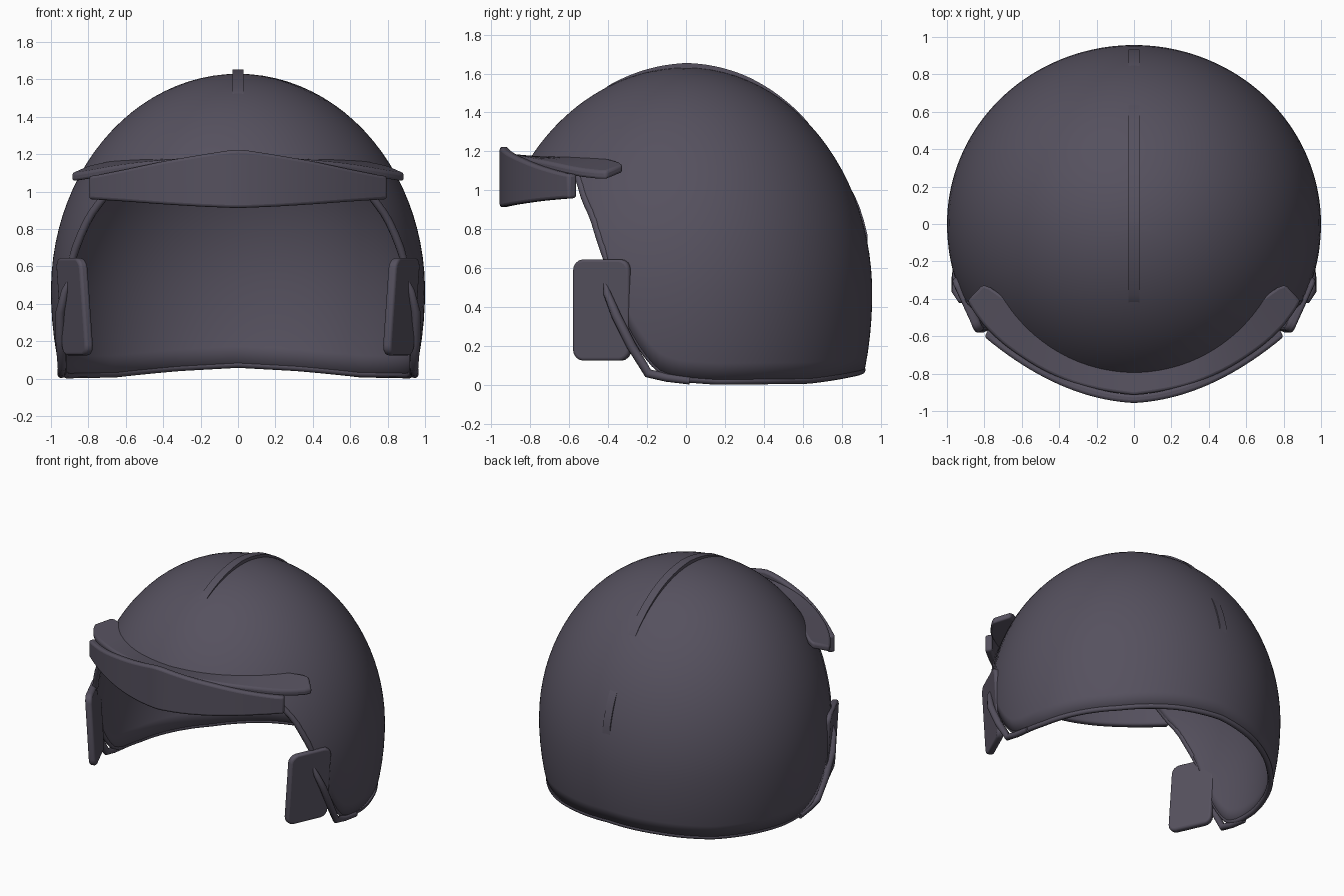
import bpy, bmesh, math
from mathutils import Vector

if "Cube" in bpy.data.objects:
    bpy.data.objects.remove(bpy.data.objects["Cube"])

mat = bpy.data.materials.new("dark_slate")
mat.diffuse_color = (0.092, 0.082, 0.113, 1)
mat.use_nodes = True
mat.node_tree.nodes["Principled BSDF"].inputs["Base Color"].default_value = mat.diffuse_color


def lerp(table, t):
    """Piecewise linear lookup; table rows are (key, value...)."""
    if t <= table[0][0]:
        return table[0][1:]
    for a, b in zip(table, table[1:]):
        if t <= b[0]:
            f = (t - a[0]) / (b[0] - a[0])
            return tuple(p + (q - p) * f for p, q in zip(a[1:], b[1:]))
    return table[-1][1:]


def soft(table, t, w):
    """Lookup averaged over a small window, which rounds the corners."""
    rows = [lerp(table, abs(t + w * k / 4)) for k in range(-4, 5)]
    return tuple(sum(c) / 9 for c in zip(*rows))


def finish(name, bm, bevel=0, angle=40):
    bmesh.ops.recalc_face_normals(bm, faces=bm.faces)
    me = bpy.data.meshes.new(name)
    bm.to_mesh(me)
    bm.free()
    ob = bpy.data.objects.new(name, me)
    bpy.context.collection.objects.link(ob)
    me.materials.append(mat)
    if bevel:
        m = ob.modifiers.new("bevel", 'BEVEL')
        m.width, m.segments, m.limit_method = bevel, 3, 'ANGLE'
        m.angle_limit = math.radians(45)
    bpy.ops.object.select_all(action='DESELECT')
    ob.select_set(True)
    bpy.context.view_layer.objects.active = ob
    bpy.ops.object.shade_smooth_by_angle(angle=math.radians(angle))
    return ob


def loft(name, sections, bevel=0, angle=40):
    """Skin a list of equal closed cross-sections and cap both ends."""
    bm = bmesh.new()
    rings = [[bm.verts.new(p) for p in s] for s in sections]
    n = len(rings[0])
    for r, s in zip(rings, rings[1:]):
        for i in range(n):
            j = (i + 1) % n
            bm.faces.new((r[i], r[j], s[j], s[i]))
    bm.faces.new(rings[0])
    bm.faces.new(rings[-1])
    return finish(name, bm, bevel, angle)


def tube(name, pts, radii, cyclic=False):
    cu = bpy.data.curves.new(name, 'CURVE')
    cu.dimensions, cu.bevel_depth, cu.bevel_resolution = '3D', 1, 2
    cu.use_fill_caps = True
    sp = cu.splines.new('POLY')
    sp.points.add(len(pts) - 1)
    for p, co, r in zip(sp.points, pts, radii):
        p.co, p.radius = (*co, 1), r
    sp.use_cyclic_u = cyclic
    sp.use_smooth = True
    cu.materials.append(mat)
    ob = bpy.data.objects.new(name, cu)
    bpy.context.collection.objects.link(ob)


# Shell: an egg shape cut by an edge height that depends on the azimuth (0 = front)
ZC, RZ, RZ_LOW = 0.47, 1.16, 1.4
EDGE = [(0, 1.12), (40, 1.11), (46, 1.1), (50.5, 1.05), (54, 0.97), (59.5, 0.86), (66, 0.63),
        (69.5, 0.42), (74, 0.25), (78, 0.145), (82, 0.07), (88, 0.035), (100, 0.021),
        (135, 0.026), (160, 0.06), (180, 0.078)]


def shell_point(az, z, shrink=0.0):
    s = (z - ZC) / (RZ if z > ZC else RZ_LOW)
    r = math.sqrt(max(0, 1 - s * s)) - shrink
    ry = 1.0 if math.cos(az) > 0 else 0.957
    return Vector((r * math.sin(az), -r * ry * math.cos(az), z))


def edge_z(az):
    return soft(EDGE, abs(math.degrees(az)), 1.5)[0]


COLS, ROWS = 180, 28
azimuths = [-math.pi + 2 * math.pi * i / COLS for i in range(COLS)]
bm = bmesh.new()
pole = bm.verts.new((0, 0, ZC + RZ))
cols = []
for az in azimuths:
    ze = edge_z(az)
    t_end = math.acos((ze - ZC) / (RZ if ze > ZC else RZ_LOW))
    col = []
    for k in range(1, ROWS + 1):
        c = math.cos(t_end * k / ROWS)
        col.append(bm.verts.new(shell_point(az, ZC + c * (RZ if c > 0 else RZ_LOW))))
    cols.append(col)
for i in range(COLS):
    a, b = cols[i], cols[(i + 1) % COLS]
    bm.faces.new((pole, a[0], b[0]))
    for k in range(ROWS - 1):
        bm.faces.new((a[k], a[k + 1], b[k + 1], b[k]))
shell = finish("helmet_shell", bm)
sol = shell.modifiers.new("thickness", 'SOLIDIFY')
sol.thickness, sol.offset = 0.035, -1

# Rolled trim around the whole shell edge, thinner behind the strap bars
TRIM = [(0, 0.02), (64, 0.022), (68, 0.016), (82, 0.016), (88, 0.02), (180, 0.02)]
tube("edge_trim", [shell_point(a, edge_z(a), 0.016) for a in azimuths],
     [lerp(TRIM, abs(math.degrees(a)))[0] for a in azimuths], True)

# Crest: thin strip over the crown that sinks into the shell and surfaces again at the back
CREST = [(-0.46, -0.012), (-0.41, 0.002), (-0.38, 0.005), (-0.2, 0.015), (0, 0.024), (0.3, 0.018),
         (0.58, 0.005), (0.63, 0.001), (0.68, -0.01), (0.83, -0.01), (0.85, 0.002),
         (0.89, 0.008), (0.935, 0.008), (0.945, -0.012)]
sections = []
for i in range(71):
    y = -0.46 + 1.405 * i / 70
    off = lerp(CREST, y)[0]
    ry = 1.0 if y < 0 else 0.957
    z = RZ * math.sqrt(1 - (y / ry) ** 2)
    nrm = Vector((0, y / ry ** 2, z / RZ ** 2)).normalized()
    p = Vector((0, y, ZC + z))
    sections.append([p + nrm * d + Vector((x, 0, 0))
                     for x, d in ((-0.029, -0.025), (0.029, -0.025), (0.029, off), (-0.029, off))])
loft("crown_crest", sections)

# Visor: curved band, rows are x, bottom z, top z
VISOR = [(0, 0.912, 1.228), (0.2, 0.92, 1.197), (0.4, 0.932, 1.163),
         (0.6, 0.947, 1.12), (0.8, 0.96, 1.08)]
sections = []
for i in range(-20, 21):
    x = i * 0.04
    lo, hi = soft(VISOR, abs(x), 0.05)
    y = -0.957 + 0.05 * abs(x) + 0.49 * x * x
    ix, iy = x * 0.97, y + 0.045
    sections.append([(x, y, lo), (x, y, hi), (ix, iy, hi), (ix, iy, lo)])
loft("visor", sections, 0.015)

# Brim: crescent plate, rows are station, inner x y z, outer x y z (top surface)
BRIM = [(0, 0, -0.76, 1.17, 0, -0.915, 1.19), (1, 0.25, -0.72, 1.172, 0.22, -0.885, 1.185),
        (2, 0.42, -0.65, 1.175, 0.42, -0.82, 1.168), (3, 0.56, -0.53, 1.175, 0.62, -0.705, 1.145),
        (4, 0.67, -0.41, 1.168, 0.78, -0.575, 1.115), (4.7, 0.755, -0.34, 1.15, 0.86, -0.47, 1.10),
        (5, 0.81, -0.325, 1.135, 0.89, -0.41, 1.10)]
sections = []
for i in range(-20, 21):
    s = -1 if i < 0 else 1
    t = abs(i) / 4
    a = soft(BRIM, t, min(0.5, t, 5 - t))
    inner, outer = Vector((s * a[0], *a[1:3])), Vector((s * a[3], *a[4:6]))
    down = Vector((0, 0, -0.045))
    sections.append([inner, outer, outer + down, inner + down])
loft("brim", sections, 0.015)

# Cheek pads and chin strap bars, one on each side
for side, s in (("right", 1), ("left", -1)):
    corners = []
    for cy, cz, a0 in ((0.095, 0.205, 0), (-0.095, 0.205, 90), (-0.095, -0.205, 180), (0.095, -0.205, 270)):
        for k in range(5):
            a = math.radians(a0 + k * 22.5)
            corners.append((cy + 0.05 * math.cos(a), cz + 0.055 * math.sin(a)))
    sections = []
    for depth in (-0.025, 0.025):
        ring = []
        for v, z in corners:
            x = 0.878 + 0.45 * v - 0.25 * v * v + 0.07 * z + 0.88 * depth
            ring.append((s * x, -0.43 + v - 0.4 * depth, 0.385 + z))
        sections.append(ring)
    loft(side + "_cheek_pad", sections, 0.015)
    path = [(0.90, -0.42, 0.54), (0.925, -0.405, 0.47), (0.95, -0.36, 0.36),
            (0.95, -0.28, 0.2), (0.94, -0.195, 0.06), (0.943, -0.1, 0.038), (0.945, 0.02, 0.022)]
    tube(side + "_strap_bar", [(s * x, y, z) for x, y, z in path],
         [0.006, 0.02, 0.025, 0.025, 0.024, 0.022, 0.02])
